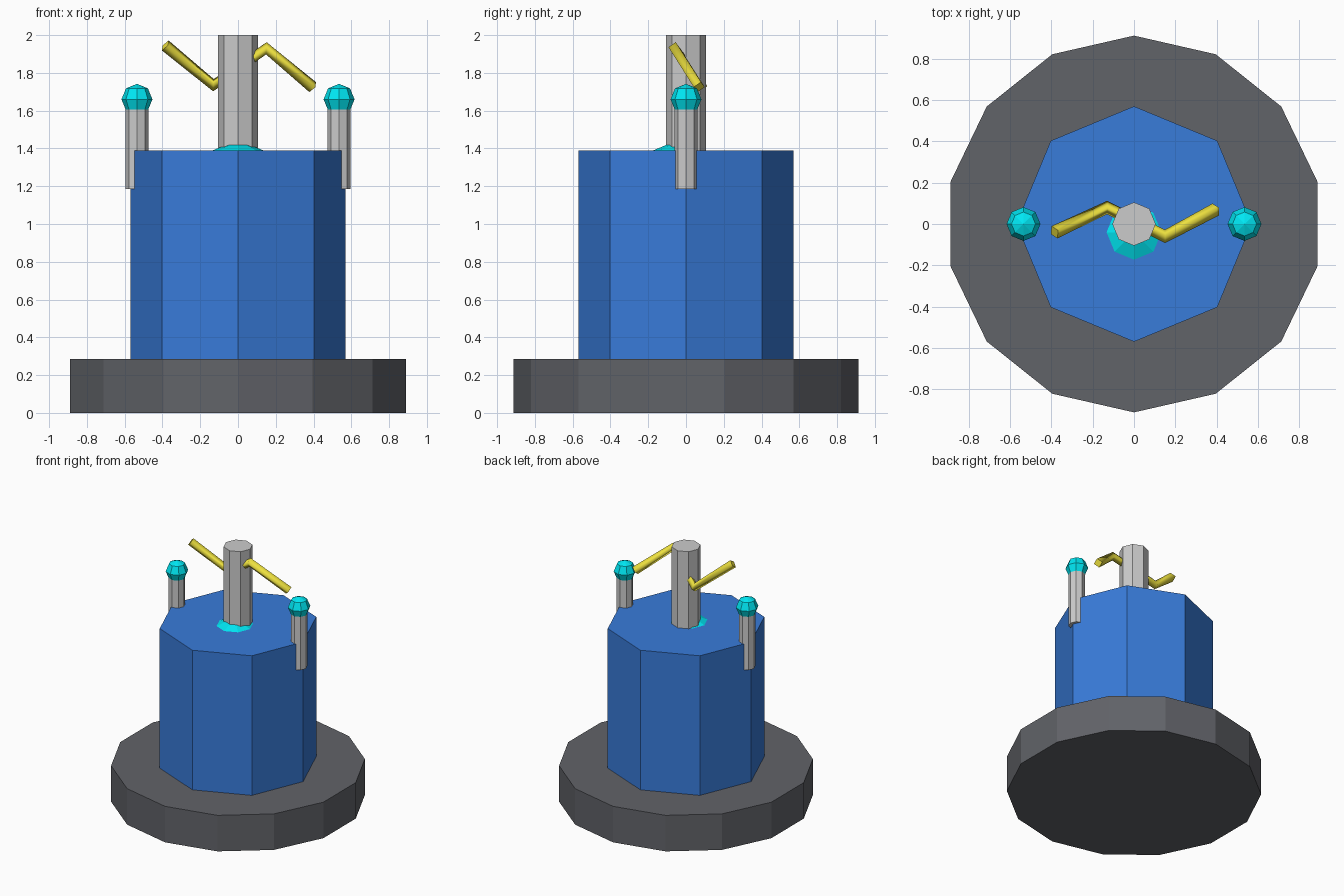
import bpy, math

if "Cube" in bpy.data.objects:
    bpy.data.objects.remove(bpy.data.objects["Cube"])

def material(name, rgb):
    m = bpy.data.materials.new(name)
    m.diffuse_color = (*rgb, 1)
    m.use_nodes = True
    m.node_tree.nodes["Principled BSDF"].inputs["Base Color"].default_value = m.diffuse_color
    return m

dark = material("dark_grey", (0.12, 0.125, 0.14))
blue = material("blue", (0.04, 0.2, 0.7))
cyan = material("cyan", (0.0, 0.8, 0.9))
yellow = material("yellow", (0.85, 0.75, 0.05))

def finish(name, mat):
    o = bpy.context.object
    o.name = name
    if mat:
        o.data.materials.append(mat)
    return o

def prism(name, sides, r, z0, z1, x=0, mat=None):
    bpy.ops.mesh.primitive_cylinder_add(vertices=sides, radius=r, depth=z1 - z0,
                                        location=(x, 0, (z0 + z1) / 2))
    return finish(name, mat)

def ball(name, r, loc, mat):
    bpy.ops.mesh.primitive_uv_sphere_add(segments=8, ring_count=4, radius=r, location=loc)
    return finish(name, mat)

# Base, body and central mast
prism("base", 14, 0.912, 0, 0.285, mat=dark)
prism("body", 8, 0.57, 0.285, 1.39, mat=blue)
prism("mast", 8, 0.105, 1.3, 2.0)

# Dome poking through the top of the body
ball("mast_dome", 0.2, (0.0, -0.04, 1.245), cyan)

# Side posts with ball tips
for side, x in (("left", -0.535), ("right", 0.535)):
    prism(side + "_post", 8, 0.06, 1.185, 1.66, x)
    ball(side + "_post_tip", 0.082, (x, 0, 1.66), cyan)

# Bent bar through the mast
path = [(0.395, 0.07, 1.725), (0.15, -0.06, 1.93), (-0.13, 0.08, 1.735), (-0.385, -0.04, 1.945)]
cu = bpy.data.curves.new("bent_bar", 'CURVE')
cu.dimensions = '3D'
cu.bevel_depth = 0.033
cu.bevel_resolution = 0
cu.use_fill_caps = True
sp = cu.splines.new('POLY')
sp.points.add(len(path) - 1)
for p, co in zip(sp.points, path):
    p.co = (*co, 1)
cu.materials.append(yellow)
bar = bpy.data.objects.new("bent_bar", cu)
bpy.context.collection.objects.link(bar)
